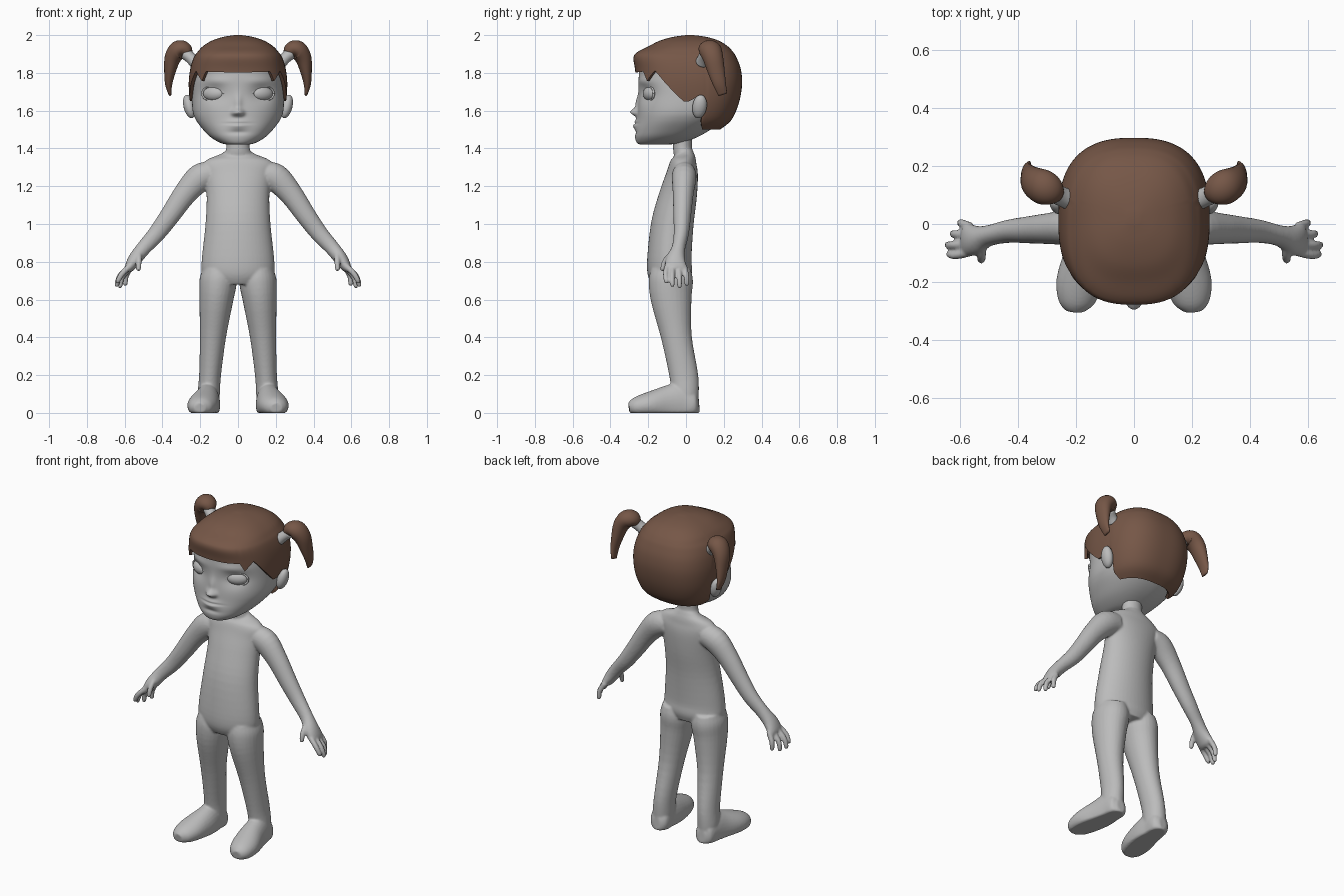
import bpy, bmesh, math
from mathutils import Vector, Matrix

if "Cube" in bpy.data.objects:
    bpy.data.objects.remove(bpy.data.objects["Cube"])


def material(name, rgb):
    m = bpy.data.materials.new(name)
    m.diffuse_color = (*rgb, 1)
    m.use_nodes = True
    m.node_tree.nodes["Principled BSDF"].inputs["Base Color"].default_value = m.diffuse_color
    return m


GREY = material("body grey", (0.5, 0.5, 0.5))
BROWN = material("hair brown", (0.18, 0.095, 0.063))
Y, Z = Vector((0, 1, 0)), Vector((0, 0, 1))


def spline(P, u):
    """Catmull-Rom interpolation of a table of tuples."""
    i = min(int(u), len(P) - 2)
    t = u - i
    a, b, c, d = P[max(i - 1, 0)], P[i], P[i + 1], P[min(i + 2, len(P) - 1)]
    return [0.5 * (2 * q + (r - p) * t + (2 * p - 5 * q + 4 * r - s) * t * t
            + (3 * q - p - 3 * r + s) * t ** 3) for p, q, r, s in zip(a, b, c, d)]


def skin(bm, rings, cap_end=True):
    """Joins rings of points with quads."""
    vs = [[bm.verts.new(p) for p in r] for r in rings]
    n = len(vs[0])
    for a, b in zip(vs, vs[1:]):
        for j in range(n):
            bm.faces.new((a[j], a[(j + 1) % n], b[(j + 1) % n], b[j]))
    bm.faces.new(vs[0])
    if cap_end:
        bm.faces.new(vs[-1])


def tube(bm, path, axis=Y, side=1, steps=4, seg=28):
    """Elliptical tube along points (x, y, z, radius across, radius along axis)."""
    pts = [spline(path, k / steps) for k in range((len(path) - 1) * steps + 1)]
    rings = []
    for k, p in enumerate(pts):
        t = (Vector(pts[min(k + 1, len(pts) - 1)][:3]) - Vector(pts[max(k - 1, 0)][:3])).normalized()
        u = t.cross(axis).normalized()
        v = u.cross(t)
        ring = []
        for j in range(seg):
            a = 2 * math.pi * j / seg
            q = Vector(p[:3]) + u * p[3] * math.cos(a) + v * p[4] * math.sin(a)
            ring.append((q.x * side, q.y, max(q.z, 0)))
        rings.append(ring)
    skin(bm, rings)


def finish(name, bm, mat):
    bmesh.ops.recalc_face_normals(bm, faces=bm.faces)
    for f in bm.faces:
        f.smooth = True
    me = bpy.data.meshes.new(name)
    bm.to_mesh(me)
    bm.free()
    me.materials.append(mat)
    ob = bpy.data.objects.new(name, me)
    bpy.context.collection.objects.link(ob)
    return ob


def ellipsoid(name, loc, radii, rot, mat):
    bm = bmesh.new()
    bmesh.ops.create_uvsphere(bm, u_segments=32, v_segments=20, radius=1,
                              matrix=Matrix.Translation(loc) @ rot @ Matrix.Diagonal((*radii, 1)))
    return finish(name, bm, mat)


def section(t, phi, n):
    """Point on an egg-shaped section (z, front y, back y, half width); phi 0 = front."""
    z, yf, yb, hw = t
    yc = min(0.02, (yf + yb) / 2)
    s, c = math.sin(phi), math.cos(phi)
    d = yc - yf if c > 0 else yb - yc
    return [hw * math.copysign(abs(s) ** (2 / n), s), yc - d * math.copysign(abs(c) ** (2 / n), c), z]


# Body: torso with neck, then legs, feet, arms and fingers, fused by a remesh
bm = bmesh.new()
tube(bm, [(0, -.08, .69, .15, .1), (0, -.085, .74, .19, .118), (0, -.088, .82, .191, .117),
          (0, -.072, 1.0, .172, .112), (0, -.042, 1.15, .166, .1), (0, -.022, 1.25, .178, .086),
          (0, -.015, 1.31, .19, .074), (0, -.01, 1.345, .155, .062), (0, -.012, 1.37, .09, .053),
          (0, -.018, 1.395, .063, .05), (0, -.018, 1.48, .06, .05)], seg=48)
ARM = [(.13, -.01, 1.265, .065, .06), (.2, -.01, 1.245, .074, .065), (.28, -.015, 1.16, .062, .055),
       (.36, -.02, 1.045, .053, .047), (.43, -.025, .95, .046, .04), (.5, -.04, .872, .039, .036),
       (.545, -.055, .815, .036, .05), (.575, -.055, .768, .026, .058), (.585, -.055, .75, .012, .05)]
LEG = [(.103, -.08, .76, .085, .105), (.105, -.08, .7, .099, .117), (.115, -.078, .6, .09, .108),
       (.133, -.05, .4, .069, .081), (.148, -.012, .2, .058, .076), (.155, -.005, .1, .059, .073),
       (.155, -.005, .03, .055, .068)]
FOOT = [(.155, .07, .04, .025, .04), (.155, .045, .04, .056, .07), (.16, -.02, .05, .062, .11),
        (.167, -.1, .045, .073, .1), (.188, -.2, .04, .08, .07), (.2, -.27, .03, .062, .05),
        (.203, -.302, .025, .03, .028)]
FINGERS = [((.575, -.1, .775), (.615, -.108, .735), (.637, -.104, .695)),
           ((.58, -.07, .77), (.625, -.073, .725), (.642, -.072, .677)),
           ((.575, -.038, .765), (.615, -.035, .715), (.624, -.034, .67)),
           ((.565, -.008, .775), (.593, .002, .725), (.597, .004, .682)),
           ((.525, -.07, .85), (.525, -.11, .805), (.527, -.125, .76))]
for s in (1, -1):
    tube(bm, ARM, side=s)
    tube(bm, LEG, side=s)
    tube(bm, FOOT, Z, s)
    for a, b, c in FINGERS:
        tip = Vector(c) + (Vector(c) - Vector(b)).normalized() * .01
        tube(bm, [(*a, .016, .015), (*b, .0155, .0145), (*c, .013, .0125), (*tip, .006, .006)], side=s, seg=14)
body = finish("body", bm, GREY)
rm = body.modifiers.new("fuse", 'REMESH')
rm.mode, rm.voxel_size, rm.use_smooth_shade = 'VOXEL', .0065, True
sm = body.modifiers.new("soften", 'SMOOTH')
sm.factor, sm.iterations = .5, 5

# Head: egg sections, with the face pushed in and out by soft bumps
HEAD = [(1.42, -.24, -.1, .055), (1.43, -.26, -.02, .095), (1.46, -.27, .06, .145),
        (1.5, -.268, .13, .185), (1.55, -.26, .19, .222), (1.6, -.256, .23, .24),
        (1.68, -.25, .255, .243), (1.78, -.25, .262, .238), (1.86, -.235, .25, .22),
        (1.93, -.17, .19, .15), (1.96, -.05, .1, .05)]
# bumps: x, z, x size, z size, push along y
BUMPS = [(0, 1.592, .024, .02, -.034), (0, 1.64, .02, .045, -.014), (.022, 1.587, .014, .014, -.012),
         (0, 1.527, .05, .024, -.017), (0, 1.532, .055, .006, .011), (0, 1.485, .05, .012, .006),
         (.13, 1.69, .062, .045, .022), (.12, 1.755, .07, .02, -.006)]
rings = []
for k in range(101):
    ring = []
    for j in range(200):
        p = section(spline(HEAD, k / 10), 2 * math.pi * j / 200, 2.2)
        if p[1] < 0:
            for x, z, sx, sz, amount in BUMPS:
                p[1] += amount * math.exp(-((abs(p[0]) - x) / sx) ** 2 - ((p[2] - z) / sz) ** 2)
        ring.append(p)
    rings.append(ring)
bm = bmesh.new()
skin(bm, rings)
finish("head", bm, GREY)

# Hair cap: dome whose lower edge follows the fringe, side locks and nape
HAIR = [(2.0, 0, .04, .02), (1.99, -.07, .11, .08), (1.97, -.14, .175, .14), (1.94, -.2, .222, .187),
        (1.91, -.258, .25, .215), (1.88, -.278, .268, .235), (1.82, -.27, .29, .253),
        (1.74, -.262, .297, .261), (1.64, -.25, .28, .253), (1.55, -.24, .24, .228), (1.5, -.2, .18, .185)]
EDGE = [(0, 1.8), (36, 1.805), (42, 1.755), (57, 1.81), (87, 1.65), (90, 1.65), (96, 1.68),
        (102, 1.67), (105, 1.54), (114, 1.502), (180, 1.5)]


def edge_level(deg):
    for (a, za), (b, zb) in zip(EDGE, EDGE[1:]):
        if a <= deg <= b:
            z = za + (zb - za) * (deg - a) / (b - a)
            break
    for i in range(len(HAIR) - 1):
        if HAIR[i][0] >= z >= HAIR[i + 1][0]:
            return i + (HAIR[i][0] - z) / (HAIR[i][0] - HAIR[i + 1][0])


levels = [edge_level(min(3 * j, 360 - 3 * j)) for j in range(120)]
rings = [[section(spline(HAIR, levels[j] * k / 40), math.radians(3 * j), 2.6) for j in range(120)]
         for k in range(41)]
bm = bmesh.new()
skin(bm, rings, False)
hair = finish("hair_cap", bm, BROWN)
so = hair.modifiers.new("thickness", 'SOLIDIFY')
so.thickness, so.offset = .018, -1
bpy.context.view_layer.objects.active = hair
hair.select_set(True)
bpy.ops.object.modifier_apply(modifier="thickness")
bpy.ops.object.shade_smooth_by_angle(angle=math.radians(50))

# Paired parts: pigtails, hair ties, ears, eyes and eyelids
TAIL = [(.262, .105, 1.9, .026, .03), (.283, .115, 1.92, .044, .052), (.315, .128, 1.92, .051, .06),
        (.345, .143, 1.88, .044, .054), (.36, .16, 1.81, .031, .045), (.367, .178, 1.74, .019, .034),
        (.36, .195, 1.685, .007, .024)]
TIE = [(.225, .085, 1.855, .034, .036), (.25, .095, 1.878, .03, .034), (.275, .108, 1.9, .032, .035)]
for s, label in ((1, "left"), (-1, "right")):
    bm = bmesh.new()
    tube(bm, TAIL, side=s)
    finish("pigtail_" + label, bm, BROWN)
    bm = bmesh.new()
    tube(bm, TIE, side=s)
    finish("hair_tie_" + label, bm, GREY)
    ellipsoid("ear_" + label, (s * .258, .072, 1.622), (.03, .038, .064),
              Matrix.Rotation(s * .25, 4, 'Y') @ Matrix.Rotation(-.15, 4, 'X'), GREY)
    turn = Matrix.Rotation(s * .45, 4, 'Z')
    ellipsoid("eye_" + label, (s * .127, -.187, 1.69), (.062, .034, .039), turn, GREY)
    # eyelid rim: closed thin ring round the eye
    bm = bmesh.new()
    rings = []
    for k in range(41):
        a = 2 * math.pi * k / 40
        ring = []
        for j in range(8):
            b = 2 * math.pi * j / 8
            r = 1 + .1 * math.cos(b)
            q = turn @ Vector((.063 * r * math.cos(a), -.012 + .006 * math.sin(b), .04 * r * math.sin(a)))
            ring.append(q + Vector((s * .127, -.187, 1.69)))
        rings.append(ring)
    skin(bm, rings)
    finish("eyelid_" + label, bm, GREY)
